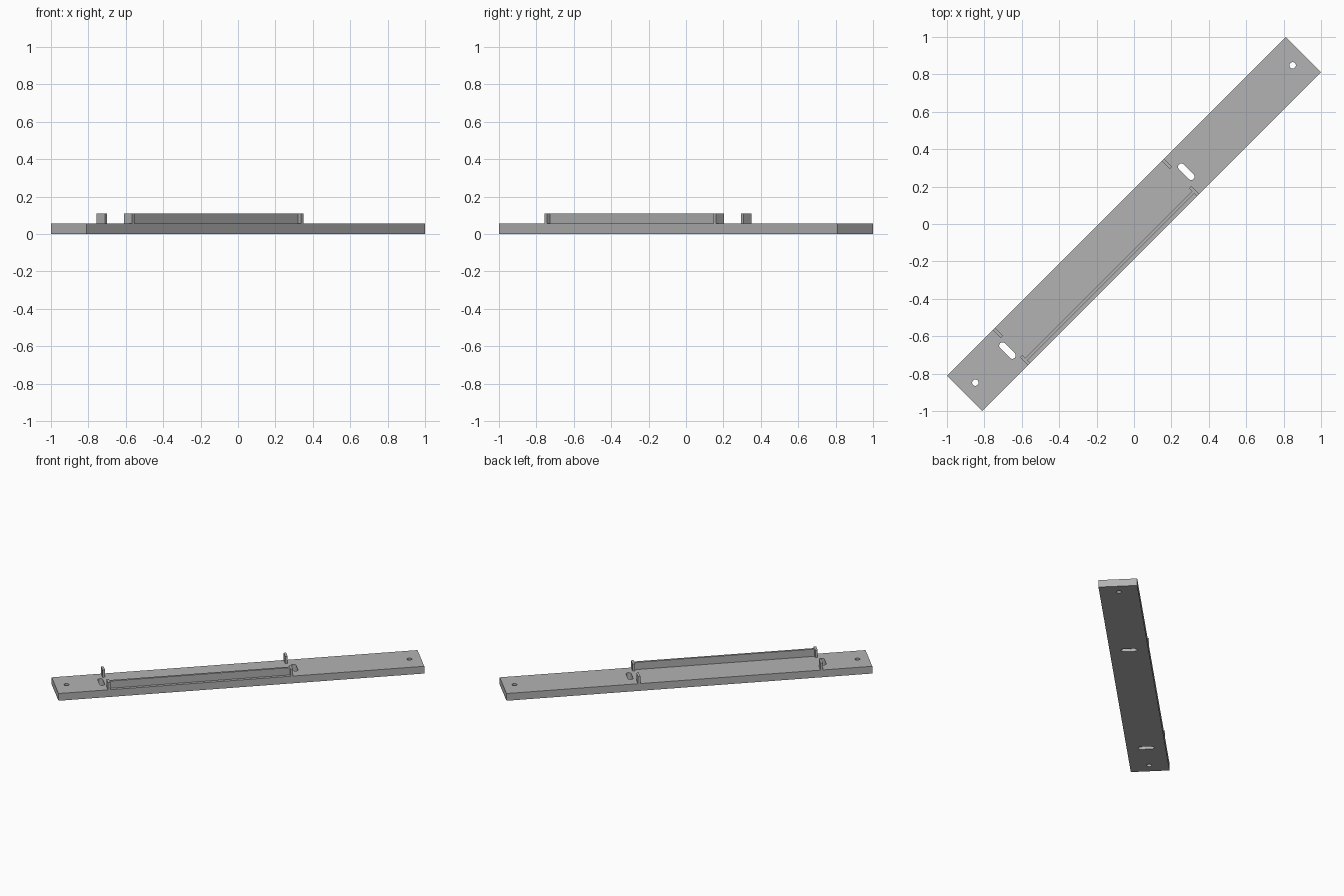
import bpy
import bmesh
from math import sin, cos, pi
from mathutils import Matrix

cube = bpy.data.objects.get("Cube")
if cube:
    bpy.data.objects.remove(cube, do_unlink=True)

# Single grey material
grey = bpy.data.materials.new("plain grey")
grey.use_nodes = True
colour = (0.45, 0.45, 0.45, 1)
grey.diffuse_color = colour
grey.node_tree.nodes["Principled BSDF"].inputs["Base Color"].default_value = colour

# Everything is laid out along local x, then turned to lie on the diagonal
TURN = Matrix.Rotation(pi / 4, 4, "Z")
HALF_LEN, HALF_WID = 1.28, 0.134
PLATE_TOP, TAB_TOP = 0.055, 0.11
TAB_LEN, THICK = 0.061, 0.017
TAB_X = (-0.926, 0.352)


def finish(name, bm):
    bmesh.ops.recalc_face_normals(bm, faces=bm.faces)
    bm.transform(TURN)
    mesh = bpy.data.meshes.new(name)
    bm.to_mesh(mesh)
    bm.free()
    mesh.materials.clear()
    mesh.materials.append(grey)
    obj = bpy.data.objects.new(name, mesh)
    bpy.context.collection.objects.link(obj)
    return obj


def box(name, x0, x1, y0, y1, z0, z1):
    bm = bmesh.new()
    bmesh.ops.create_cube(bm, size=1)
    for v in bm.verts:
        v.co = (x1 if v.co.x > 0 else x0,
                y1 if v.co.y > 0 else y0,
                z1 if v.co.z > 0 else z0)
    return finish(name, bm)


def slot(cx, radius, reach, steps=12):
    """Outline of a round-ended slot across the plate (a circle if reach is 0)."""
    points = []
    for side in (0, 1):
        for i in range(steps + (1 if reach else 0)):
            a = pi * (side + i / steps)
            points.append((cx + radius * cos(a),
                           radius * sin(a) + (reach if side == 0 else -reach)))
    return points


# Base plate: filled outline with two screw holes and two slots
outlines = [[(-HALF_LEN, -HALF_WID), (HALF_LEN, -HALF_WID),
             (HALF_LEN, HALF_WID), (-HALF_LEN, HALF_WID)]]
outlines += [slot(x, 0.017, 0) for x in (-1.2, 1.2)]
outlines += [slot(x, 0.018, 0.037) for x in (-0.957, 0.395)]

curve = bpy.data.curves.new("plate_outline", "CURVE")
curve.dimensions = "2D"
curve.fill_mode = "BOTH"
curve.extrude = PLATE_TOP / 2
for outline in outlines:
    spline = curve.splines.new("POLY")
    spline.points.add(len(outline) - 1)
    for point, (x, y) in zip(spline.points, outline):
        point.co = (x, y, 0, 1)
    spline.use_cyclic_u = True

helper = bpy.data.objects.new("plate_outline", curve)
bpy.context.collection.objects.link(helper)
flat = bpy.data.meshes.new_from_object(helper)
bm = bmesh.new()
bm.from_mesh(flat)
bpy.data.objects.remove(helper, do_unlink=True)
bpy.data.meshes.remove(flat)
bmesh.ops.remove_doubles(bm, verts=bm.verts, dist=0.0001)
bmesh.ops.translate(bm, verts=bm.verts, vec=(0, 0, PLATE_TOP / 2))
for face in bm.faces:
    face.smooth = False
finish("base_plate", bm)

# Four upright tabs, flush with the long edges
for x, end in zip(TAB_X, ("right", "left")):
    for side, row in ((1, "back"), (-1, "front")):
        y0, y1 = sorted((side * HALF_WID, side * (HALF_WID - TAB_LEN)))
        box(f"{row}_tab_{end}", x - THICK / 2, x + THICK / 2,
            y0, y1, PLATE_TOP - 0.002, TAB_TOP)

# Long rail joining the two front tabs
rail_y = -HALF_WID + TAB_LEN / 2
box("front_rail", TAB_X[0] + THICK / 2, TAB_X[1] - THICK / 2,
    rail_y - THICK / 2, rail_y + THICK / 2, PLATE_TOP - 0.002, TAB_TOP)
